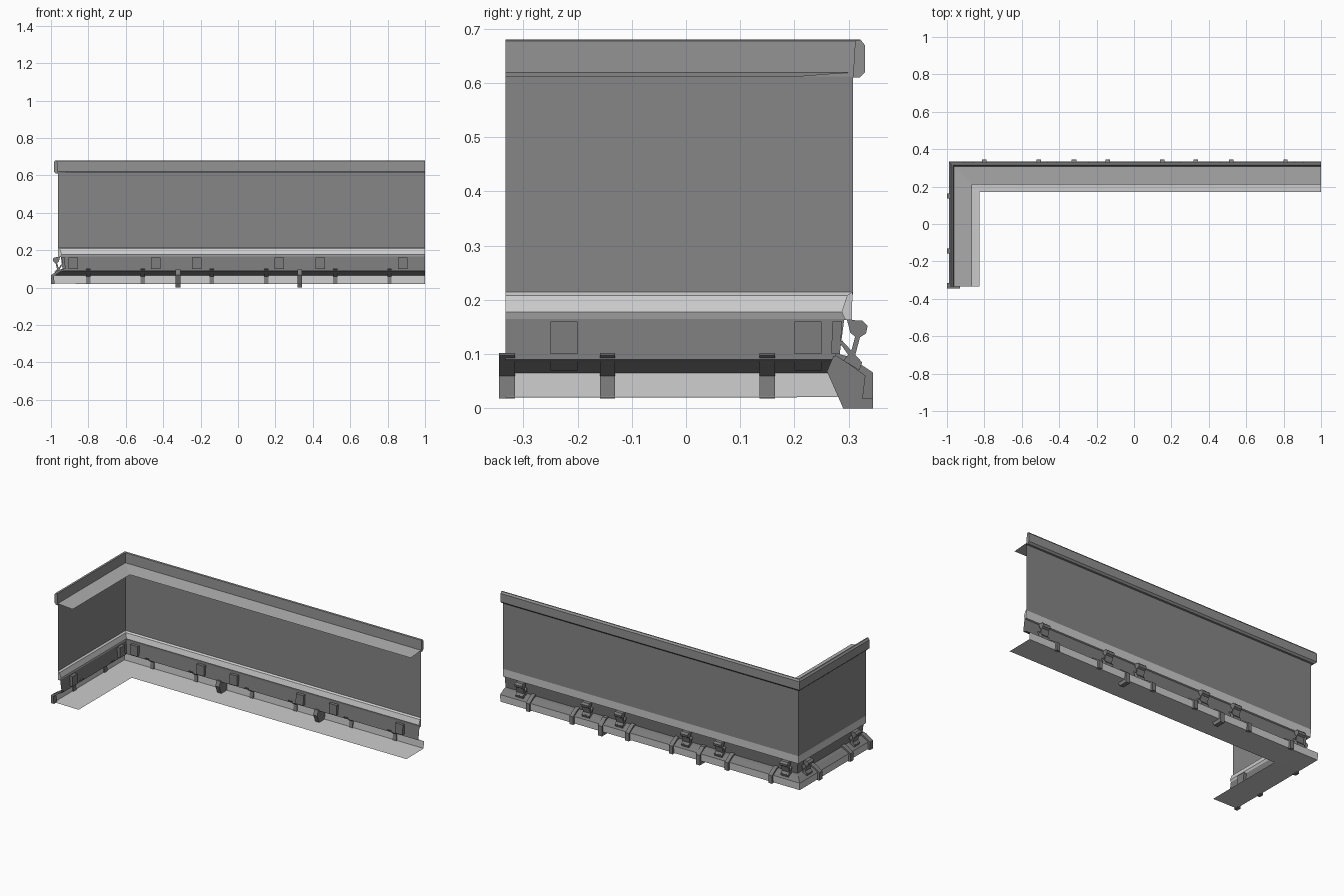
import bpy, bmesh

if "Cube" in bpy.data.objects:
    bpy.data.objects.remove(bpy.data.objects["Cube"])

# The wall is an L: long wing along x (outside at +y), short wing along y (outside at -x).
# Profiles are (d, z): d is the outward position, y = d on the long wing.
OFF = 0.655
LONG_END, SHORT_END = 1.0, -0.333
SEAMS = (0.33, -0.32)


def grey(name, v):
    mat = bpy.data.materials.new(name)
    mat.diffuse_color = (v, v, v, 1)
    mat.use_nodes = True
    mat.node_tree.nodes["Principled BSDF"].inputs["Base Color"].default_value = mat.diffuse_color
    return mat


WALL, RIM, LEDGE = grey("wall_grey", .24), grey("rim_grey", .28), grey("ledge_grey", .42)
DARK, PALE = grey("dark_grey", .2), grey("pale_grey", .65)


def finish(name, bm, mat):
    mesh = bpy.data.meshes.new(name)
    bm.to_mesh(mesh)
    bm.free()
    mesh.materials.append(mat)
    obj = bpy.data.objects.new(name, mesh)
    bpy.context.collection.objects.link(obj)
    return obj


def sweep(name, profile, mat, closed=False):
    """Run a profile along the L with a mitred corner."""
    bm = bmesh.new()
    rings = [[bm.verts.new((x, d, z)) for d, z in profile] for x in (LONG_END, *SEAMS)]
    rings.append([bm.verts.new((-(d + OFF), d, z)) for d, z in profile])
    rings.append([bm.verts.new((-(d + OFF), SHORT_END, z)) for d, z in profile])
    n = len(profile)
    for a, b in zip(rings, rings[1:]):
        for i in range(n if closed else n - 1):
            j = (i + 1) % n
            bm.faces.new((a[i], a[j], b[j], b[i]))
    if closed:
        bm.faces.new(rings[0])
        bm.faces.new(rings[-1])
        bmesh.ops.recalc_face_normals(bm, faces=bm.faces)
    return finish(name, bm, mat)


def extrude_parts(name, profiles, s, width, short=False):
    """Extrude small profiles across a width, centred at s along a wing."""
    bm = bmesh.new()
    for profile in profiles:
        sides = []
        for t in (s - width / 2, s + width / 2):
            sides.append([bm.verts.new((-(d + OFF), t, z) if short else (t, d, z))
                          for d, z in profile])
        a, b = sides
        n = len(profile)
        bm.faces.new(a)
        bm.faces.new(b[::-1])
        for i in range(n):
            j = (i + 1) % n
            bm.faces.new((a[i], a[j], b[j], b[i]))
    bmesh.ops.recalc_face_normals(bm, faces=bm.faces)
    return finish(name, bm, DARK)


# Main wall sheet
sweep("wall_panel", [(.308, .612), (.308, .21)], WALL)

# Top rim with chamfered outer edge, and the inward ledge
sweep("top_rim", [(.308, .61), (.32, .61), (.33, .62), (.33, .67), (.322, .68), (.312, .678)],
      RIM, True)
sweep("top_ledge", [(.312, .62), (.21, .612)], LEDGE)

# Moulding at the foot of the wall
sweep("wall_moulding", [(.307, .215), (.297, .208), (.287, .178), (.294, .163), (.306, .163)],
      PALE, True)

# Recessed panel, sloped sill, outer fascia and flat floor
sweep("recessed_panel", [(.292, .165), (.282, .09)], DARK)
sweep("sloped_sill", [(.282, .09), (.30, .085), (.334, .065)], DARK)
sweep("base_tray", [(.334, .065), (.332, .022), (.17, .02)], PALE)

# Clamp brackets between moulding and sill
bracket = [
    [(.297, .163), (.325, .162), (.335, .152), (.332, .138), (.316, .128), (.303, .14)],
    [(.268, .10), (.284, .10), (.288, .16), (.270, .16)],
    [(.312, .132), (.322, .135), (.31, .09), (.30, .088)],
    [(.284, .12), (.288, .125), (.322, .088), (.314, .078)],
    [(.29, .088), (.30, .10), (.325, .085), (.32, .07)],
]
for x in (-.88, -.44, -.22, .22, .44, .88):
    extrude_parts("bracket_long", bracket, x, .05)
for y in (-.225, .225):
    extrude_parts("bracket_short", bracket, y, .05, True)

# Straps hooked over the fascia
strap = [[(.275, .102), (.302, .095), (.345, .066), (.345, .018), (.325, .018),
          (.330, .06), (.298, .083), (.276, .097)]]
for x in (-.8, -.51, -.14, .15, .52, .81):
    extrude_parts("strap_long", strap, x, .024)
for y in (-.145, .15):
    extrude_parts("strap_short", strap, y, .028, True)
extrude_parts("strap_short_end", strap, -.33, .03, True)

# Heavier joint clips at the seams
joint = [[(.272, .097), (.26, .068), (.29, 0), (.345, 0), (.345, .06), (.302, .095)]]
for x in SEAMS:
    extrude_parts("joint_clip", joint, x, .026)
